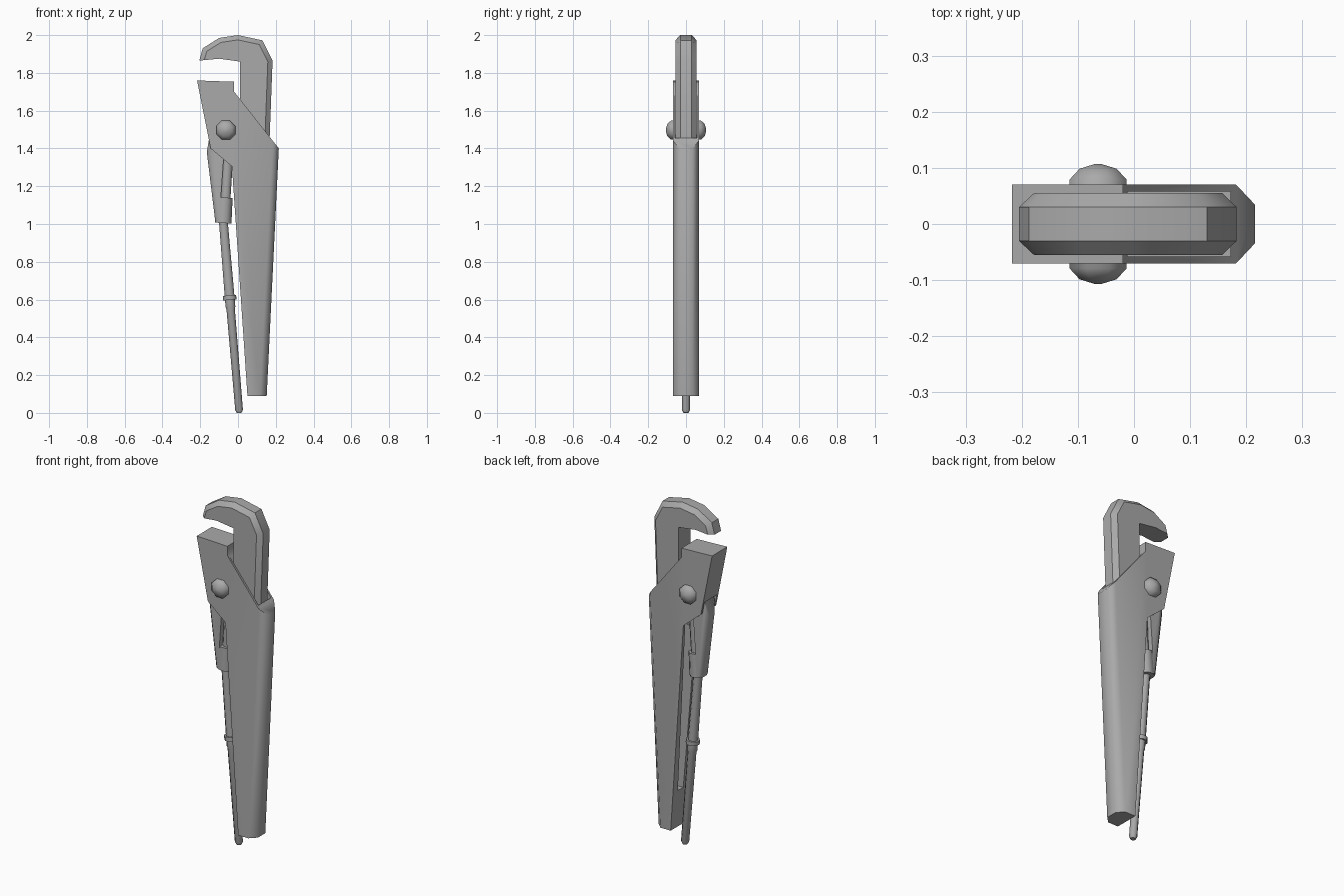
import bpy, bmesh, math
from mathutils import Vector

if "Cube" in bpy.data.objects:
    bpy.data.objects.remove(bpy.data.objects["Cube"])


def finish(name, bm):
    bmesh.ops.recalc_face_normals(bm, faces=bm.faces)
    me = bpy.data.meshes.new(name)
    bm.to_mesh(me)
    bm.free()
    ob = bpy.data.objects.new(name, me)
    bpy.context.collection.objects.link(ob)
    return ob


def prism(name, pts, half, chamfer=(), width=0.03):
    """Extrude an x-z profile along y; chamfer the listed profile segments."""
    h = half if callable(half) else (lambda z: half)
    bm = bmesh.new()
    n = len(pts)
    a = [bm.verts.new((x, -h(z), z)) for x, z in pts]
    b = [bm.verts.new((x, h(z), z)) for x, z in pts]
    bm.faces.new(a)
    bm.faces.new(b[::-1])
    for i in range(n):
        j = (i + 1) % n
        bm.faces.new((a[j], a[i], b[i], b[j]))
    edges = [bm.edges.get((s[i], s[(i + 1) % n])) for i in chamfer for s in (a, b)]
    if edges:
        bmesh.ops.bevel(bm, geom=edges, offset=width, segments=1, affect='EDGES')
    return finish(name, bm)


def turned(name, start, end, rings, sides=8):
    """Rings of (position along axis 0..1, radius) joined into one turned part."""
    p, q = Vector(start), Vector(end)
    rot = (q - p).to_track_quat('Z', 'Y')
    bm = bmesh.new()
    loops = []
    for t, r in rings:
        loops.append([bm.verts.new(p.lerp(q, t) + rot @ Vector((
            r * math.cos(math.tau * (k + .5) / sides),
            r * math.sin(math.tau * (k + .5) / sides), 0))) for k in range(sides)])
    for u, v in zip(loops, loops[1:]):
        for k in range(sides):
            m = (k + 1) % sides
            bm.faces.new((u[k], u[m], v[m], v[k]))
    bm.faces.new(loops[0][::-1])
    bm.faces.new(loops[-1])
    return finish(name, bm)


def cut(ob, cutter):
    bpy.context.view_layer.objects.active = ob
    m = ob.modifiers.new("slot", 'BOOLEAN')
    m.operation, m.solver, m.object = 'DIFFERENCE', 'EXACT', cutter
    bpy.ops.object.modifier_apply(modifier=m.name)
    bpy.data.objects.remove(cutter)


# Main handle with fixed lower jaw
handle = prism("handle_and_lower_jaw", [
    (-.217, 1.76), (-.02, 1.753), (-.02, 1.70), (.216, 1.40), (.152, .09),
    (.05, .09), (-.032, 1.305), (-.145, 1.40)], .07, chamfer=[3], width=.036)
# Opening for the hook shank, and the tapering slot along the inner side
cut(handle, prism("shank_cutter", [(-.012, 1.85), (.172, 1.85), (.172, 1.25), (-.012, 1.25)], .058))
cut(handle, prism("slot_cutter", [
    (-.3, .31), (.10, .31), (.165, 1.33), (.05, 1.47), (-.3, 1.47)],
    lambda z: .025 + .028 * (z - .31)))

# Hooked upper jaw, chamfered around its outer edge
hook = prism("hook_jaw", [
    (-.205, 1.865), (-.187, 1.93), (-.10, 1.985), (0, 2.0), (.13, 1.972), (.183, 1.865),
    (.161, 1.28), (.01, 1.28), (.01, 1.86), (-.10, 1.875)],
    .055, chamfer=range(6), width=.025)

# Adjusting fork below the pivot
bar = prism("fork_bar", [
    (-.145, 1.50), (-.165, 1.38), (-.12, 1.01), (-.085, 1.01), (-.09, 1.15), (-.075, 1.36),
    (-.07, 1.50)], .042, chamfer=[1], width=.015)
collar = turned("fork_collar", (-.078, 0, 1.005), (-.07, 0, 1.14), [(0, .047), (1, .045)])
stem = turned("fork_stem", (-.066, 0, 1.13), (-.05, 0, 1.42), [(0, .028), (1, .03)])

# Thin handle rod with a stop ring and tapered tip
rod = turned("thin_handle", (.007, 0, 0), (-.079, 0, 1.03), [
    (0, .014), (.015, .022), (.53, .024), (.545, .028), (.58, .028), (1, .025)])
ring = turned("stop_ring", (-.043, 0, .598), (-.045, 0, .622), [(0, .038), (1, .038)])

# Domed pivot pin
s = .055
pin = turned("pivot_pin", (-.064, -.107, 1.497), (-.064, .107, 1.497), [
    (0, .006), (.04, s * .65), (.13, s), (.87, s), (.96, s * .65), (1, .006)], 8)

# Dark grey finish, smooth shading with crisp corners
grey = bpy.data.materials.new("dark_grey")
grey.diffuse_color = (.4, .4, .4, 1)
grey.use_nodes = True
grey.node_tree.nodes["Principled BSDF"].inputs["Base Color"].default_value = grey.diffuse_color
for ob in list(bpy.data.objects):
    ob.data.materials.clear()
    ob.data.materials.append(grey)
    bpy.ops.object.select_all(action='DESELECT')
    ob.select_set(True)
    bpy.context.view_layer.objects.active = ob
    bpy.ops.object.shade_smooth_by_angle(angle=math.radians(40 if ob == hook else 50))
